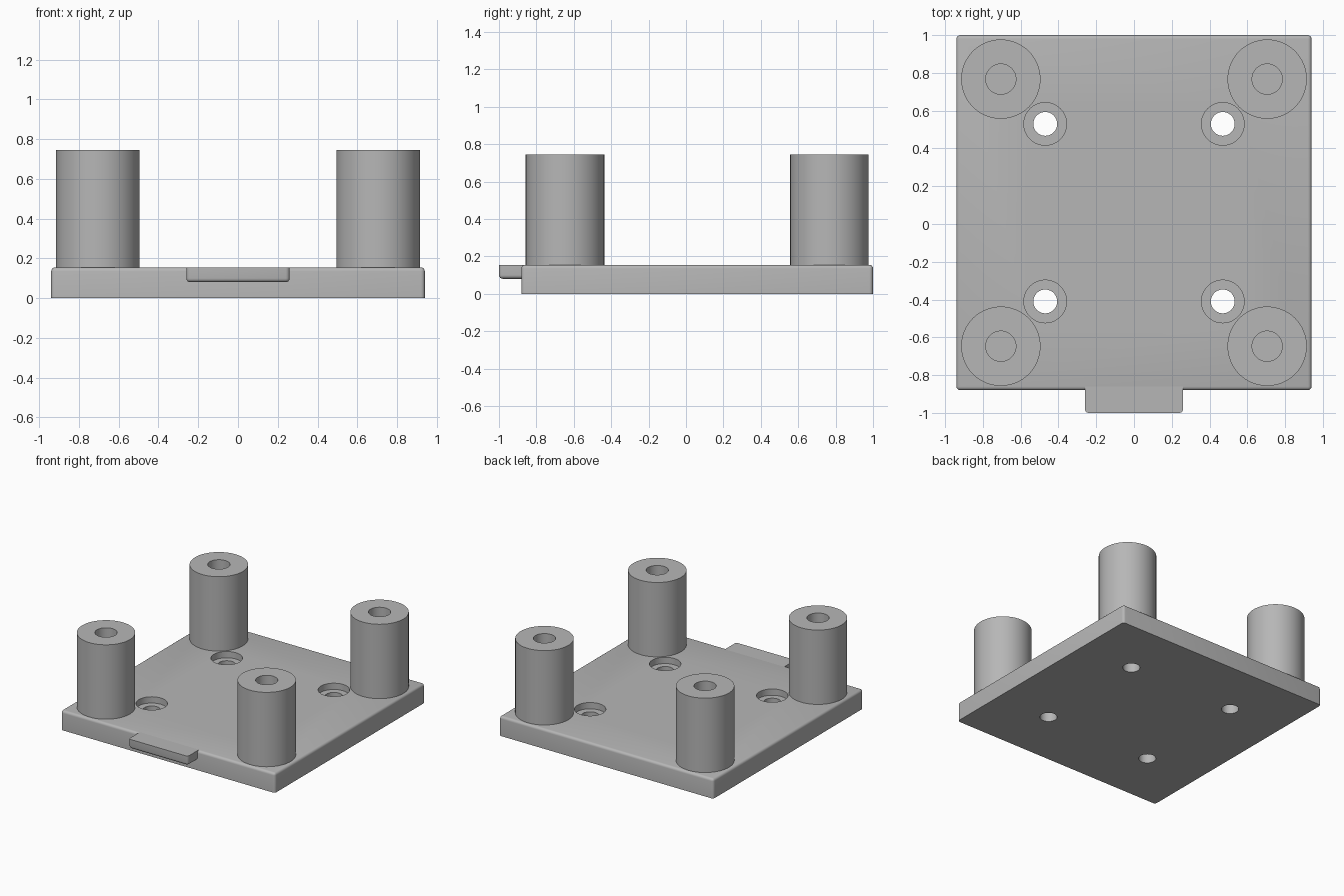
import bpy, bmesh
from math import pi, radians
from mathutils import Vector

cube = bpy.data.objects.get("Cube")
if cube:
    bpy.data.objects.remove(cube, do_unlink=True)

grey = bpy.data.materials.new("plain grey")
grey.use_nodes = True
grey.diffuse_color = (0.47, 0.47, 0.47, 1)
grey.node_tree.nodes["Principled BSDF"].inputs["Base Color"].default_value = grey.diffuse_color

TOP = 0.155       # top of the plate
ROUND = 0.02      # edge rounding
MID_Y = 0.06      # centre of the plate in depth


def make_object(name, bm):
    bmesh.ops.recalc_face_normals(bm, faces=bm.faces)
    mesh = bpy.data.meshes.new(name)
    bm.to_mesh(mesh)
    bm.free()
    mesh.materials.append(grey)
    obj = bpy.data.objects.new(name, mesh)
    bpy.context.collection.objects.link(obj)
    return obj


def activate(obj):
    bpy.ops.object.select_all(action='DESELECT')
    obj.select_set(True)
    bpy.context.view_layer.objects.active = obj


def smooth(obj):
    activate(obj)
    bpy.ops.object.shade_smooth_by_angle(angle=radians(35))


def rounded_box(name, low, high, keep_sharp):
    """Box with rounded edges, except edges for which keep_sharp(midpoint) holds."""
    low, high = Vector(low), Vector(high)
    bm = bmesh.new()
    bmesh.ops.create_cube(bm, size=1)
    for v in bm.verts:
        v.co = (low + high) / 2 + v.co * (high - low)
    edges = [e for e in bm.edges if not keep_sharp((e.verts[0].co + e.verts[1].co) / 2)]
    bmesh.ops.bevel(bm, geom=edges, offset=ROUND, segments=4, profile=0.5, affect='EDGES')
    return make_object(name, bm)


def lathe(bm, profile, x, y, steps=64):
    """Turn a (radius, height) profile around the vertical axis at x, y."""
    verts = [bm.verts.new((x + r, y, z)) for r, z in profile]
    edges = [bm.edges.new(pair) for pair in zip(verts, verts[1:])]
    bmesh.ops.spin(bm, geom=verts + edges, cent=(x, y, 0), axis=(0, 0, 1),
                   angle=2 * pi, steps=steps, use_merge=True)
    bmesh.ops.remove_doubles(bm, verts=bm.verts, dist=0.0001)


corners = [("front_right", -1, -1), ("front_left", 1, -1),
           ("back_right", -1, 1), ("back_left", 1, 1)]

# Base plate, sharp along its underside
plate = rounded_box("base_plate", (-0.94, -0.88, 0), (0.94, 1, TOP),
                    lambda m: m.z < 0.01)

# Counterbored screw holes
bm = bmesh.new()
for _, sx, sy in corners:
    lathe(bm, [(0, -0.1), (0.063, -0.1), (0.063, TOP - 0.05), (0.113, TOP - 0.05),
               (0.113, 0.3), (0, 0.3)], sx * 0.47, MID_Y + sy * 0.47)
cutter = make_object("screw_hole_cutter", bm)
cutter.hide_render = True
cut = plate.modifiers.new("screw holes", 'BOOLEAN')
cut.operation = 'DIFFERENCE'
cut.solver = 'EXACT'
cut.object = cutter
activate(plate)
bpy.ops.object.modifier_apply(modifier=cut.name)
bpy.data.objects.remove(cutter, do_unlink=True)
smooth(plate)

# Front tab, flush with the plate top and square where it joins
tab = rounded_box("front_tab", (-0.26, -1, 0.08), (0.26, -0.88 + ROUND, TOP),
                  lambda m: m.y > -0.87 or m.z > TOP - 0.01)
smooth(tab)

# Hollow corner posts
for place, sx, sy in corners:
    bm = bmesh.new()
    lathe(bm, [(0.21, TOP), (0.21, 0.745), (0.08, 0.745), (0.08, TOP + 0.002),
               (0, TOP + 0.002)], sx * 0.705, MID_Y + sy * 0.707)
    smooth(make_object(place + "_post", bm))
